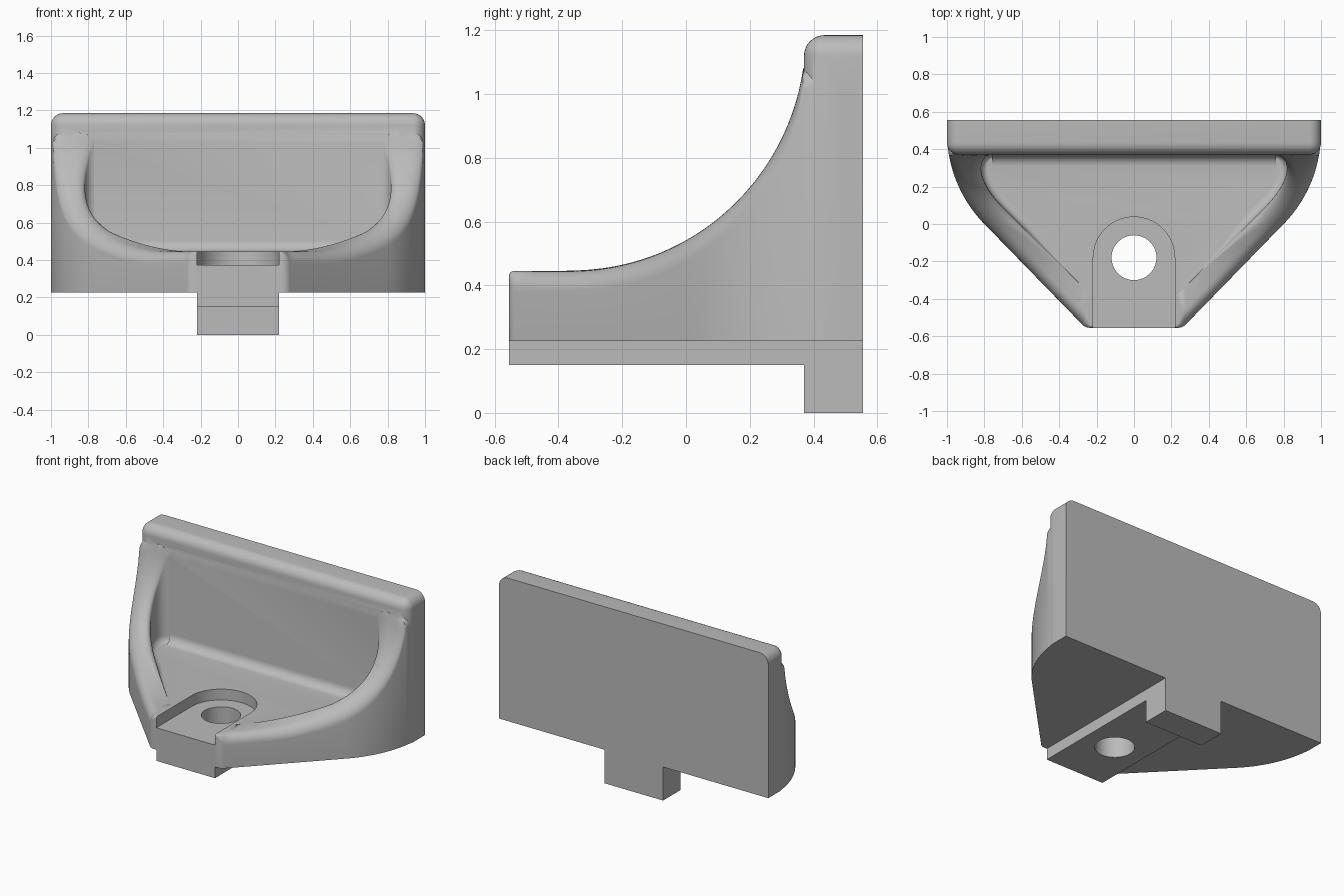
import bpy, bmesh, math
from mathutils import Vector
from mathutils.geometry import interpolate_bezier

cube = bpy.data.objects.get("Cube")
if cube:
    bpy.data.objects.remove(cube, do_unlink=True)

grey = bpy.data.materials.new("plain grey")
grey.use_nodes = True
COLOUR = (0.5, 0.5, 0.5, 1)
grey.diffuse_color = COLOUR
grey.node_tree.nodes["Principled BSDF"].inputs["Base Color"].default_value = COLOUR

BASE, FLOOR, TOP = 0.225, 0.445, 1.185   # underside, pocket floor, top edge
DEPTH, WALL, HALF_KEY = 0.555, 0.37, 0.218
SWEEP, ROUND = 0.74, 0.065               # side sweep radius, rim rounding


def make(name, bm):
    bmesh.ops.recalc_face_normals(bm, faces=bm.faces)
    mesh = bpy.data.meshes.new(name)
    bm.to_mesh(mesh)
    bm.free()
    mesh.materials.append(grey)
    ob = bpy.data.objects.new(name, mesh)
    bpy.context.collection.objects.link(ob)
    return ob


def prism(name, points, offset):
    """Extrude a planar outline by an offset."""
    bm = bmesh.new()
    face = bm.faces.new([bm.verts.new(p) for p in points])
    out = bmesh.ops.extrude_face_region(bm, geom=[face])
    moved = [g for g in out["geom"] if isinstance(g, bmesh.types.BMVert)]
    bmesh.ops.translate(bm, verts=moved, vec=offset)
    return make(name, bm)


def box(name, x, y0, y1, z0, z1):
    return prism(name, [(-x, y0, z0), (x, y0, z0), (x, y1, z0), (-x, y1, z0)],
                 (0, 0, z1 - z0))


def combine(target, other, operation):
    mod = target.modifiers.new(operation.lower(), "BOOLEAN")
    mod.operation, mod.object, mod.solver = operation, other, "EXACT"
    bpy.context.view_layer.objects.active = target
    bpy.ops.object.modifier_apply(modifier=mod.name)
    bpy.data.objects.remove(other, do_unlink=True)


def line(a, b, n):
    a, b = Vector(a), Vector(b)
    return [a.lerp(b, i / n) for i in range(n)]


def arc(cx, cy, r, a0, a1, n):
    angles = [math.radians(a0 + (a1 - a0) * i / n) for i in range(n)]
    return [Vector((cx + r * math.cos(a), cy + r * math.sin(a))) for a in angles]


def sweep_height(y):
    """Height of the rim crest at a depth."""
    d = max(0.0, min(y, WALL - 0.002) + 0.365)
    return TOP - math.sqrt(SWEEP ** 2 - d ** 2)


# Plan outlines of the rim, from the front centre to the back
FRONT, SIDE, CURVE = 6, 24, 40
outer = (line((0, -DEPTH), (0.235, -DEPTH), FRONT)
         + arc(0.235, -0.495, 0.06, -90, -45, FRONT)
         + line((0.277, -0.537), (0.795, -0.005), SIDE)
         + arc(0.3, 0.49, 0.7, -45, 0, CURVE)
         + [Vector((1, 0.49)), Vector((1, 0.53))])
corner = interpolate_bezier((0.70, 0.09, 0), (0.87, 0.26, 0),
                            (0.83, 0.375, 0), (0.74, 0.375, 0), CURVE + 1)
inner = (line((0, -0.42), (0.19, -0.42), FRONT)
         + line((0.19, -0.42), (0.23, -0.38), FRONT)
         + line((0.23, -0.38), (0.70, 0.09), SIDE)
         + [p.to_2d() for p in corner] + [Vector((0.74, 0.53))])


def section(index, side):
    """Rim cross-section: outer wall, rounded crest, inner wall, floor fillet."""
    o, i = outer[index], inner[index]
    n = (i - o).normalized()
    r = ROUND if index >= FRONT else 0.015
    if FRONT <= index < 2 * FRONT:
        r = 0.015 + (ROUND - 0.015) * (index - FRONT) / FRONT
    rise = max(0.0, sweep_height(i.y) - FLOOR)
    r_in, r_floor = min(ROUND, rise * 0.5), min(0.045, rise * 0.5)
    quarter = [math.pi / 2 * k / 7 for k in range(8)]
    points = [(o, BASE)]
    for a in quarter:
        p = o + n * r * (1 - math.cos(a))
        points.append((p, sweep_height(p.y) - r * (1 - math.sin(a))))
    for a in quarter:
        p = i - n * r_in * (1 - math.sin(a))
        points.append((p, sweep_height(p.y) - r_in * (1 - math.cos(a))))
    for a in quarter:
        p = i + n * r_floor * (1 - math.cos(a))
        points.append((p, FLOOR + r_floor * (1 - math.sin(a))))
    return [(p.x * side, p.y, z) for p, z in points]


# Body: rim sections lofted around the pocket
bm = bmesh.new()
count = len(outer)
stations = [section(k, -1) for k in range(count - 1, 0, -1)]
stations += [section(k, 1) for k in range(count)]
rows = [[bm.verts.new(p) for p in s] for s in stations]
for a, b in zip(rows, rows[1:]):
    for k in range(len(a) - 1):
        bm.faces.new((a[k], a[k + 1], b[k + 1], b[k]))
bm.faces.new([r[0] for r in rows])
bm.faces.new([r[-1] for r in rows])
bm.faces.new(rows[0] + rows[-1][::-1])
bmesh.ops.remove_doubles(bm, verts=bm.verts, dist=1e-5)
body = make("bracket_body", bm)

# Back wall with rounded front edges and top corners
wall = box("back_wall", 1, WALL, DEPTH, BASE, TOP)
bm = bmesh.new()
bm.from_mesh(wall.data)
edges = []
for e in bm.edges:
    mid = (e.verts[0].co + e.verts[1].co) / 2
    front, top, flank = mid.y < WALL + 0.01, mid.z > TOP - 0.01, abs(mid.x) > 0.99
    if (front and (top or flank)) or (top and flank):
        edges.append(e)
bmesh.ops.bevel(bm, geom=edges, offset=ROUND, segments=8, profile=0.5,
                affect="EDGES")
bm.to_mesh(wall.data)
bm.free()
combine(body, wall, "UNION")

# Fillet between pocket floor and back wall
R = 0.06
cove = [(-0.76, WALL + 0.03, FLOOR - 0.03), (-0.76, WALL + 0.03, FLOOR + R)]
for k in range(9):
    t = math.pi / 2 * k / 8
    cove.append((-0.76, WALL - R + R * math.cos(t), FLOOR + R - R * math.sin(t)))
cove.append((-0.76, WALL - R, FLOOR - 0.03))
combine(body, prism("floor_fillet", cove, (1.52, 0, 0)), "UNION")

# Locating key and rear foot underneath
combine(body, box("key", HALF_KEY, -DEPTH, DEPTH, 0.15, 0.3), "UNION")
combine(body, box("foot", HALF_KEY, WALL, DEPTH, 0, 0.25), "UNION")

# Round-ended slot and bolt hole
slot = [(p.x, p.y, 0.372) for p in arc(0, -0.18, HALF_KEY, 0, 180, 32)]
slot += [(-HALF_KEY, -0.18, 0.372), (-HALF_KEY, -0.7, 0.372), (HALF_KEY, -0.7, 0.372)]
combine(body, prism("slot_cutter", slot, (0, 0, 0.4)), "DIFFERENCE")
hole = [(p.x, p.y, 0) for p in arc(0, -0.18, 0.12, 0, 360, 48)]
combine(body, prism("hole_cutter", hole, (0, 0, 1)), "DIFFERENCE")

bpy.ops.object.select_all(action="DESELECT")
body.select_set(True)
bpy.context.view_layer.objects.active = body
bpy.ops.object.shade_smooth_by_angle(angle=math.radians(30))
